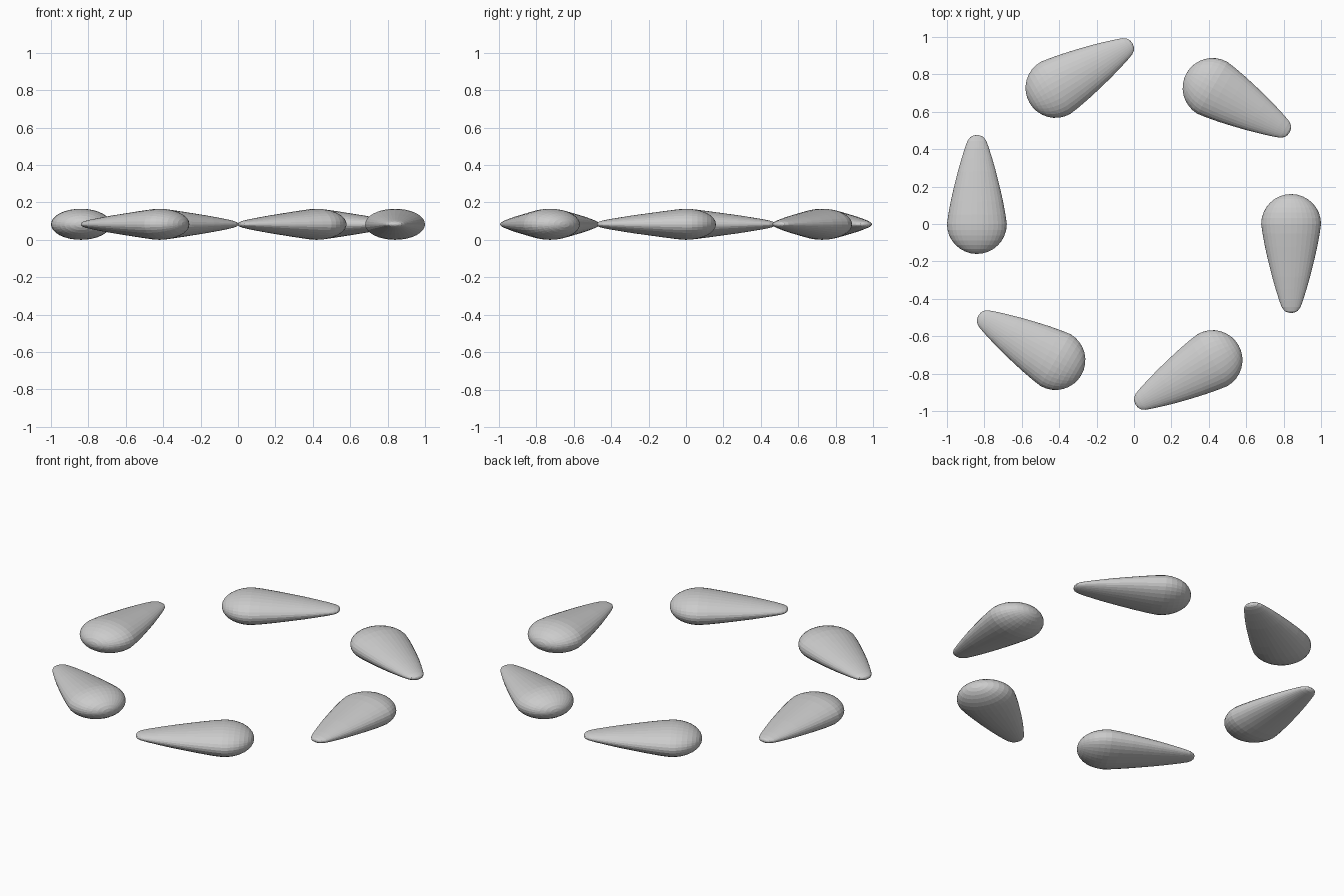
import bpy, bmesh, math
from mathutils import Matrix

if "Cube" in bpy.data.objects:
    bpy.data.objects.remove(bpy.data.objects["Cube"])

COUNT, RING_R, MID_Z = 6, 0.84, 0.083
HEAD_R, HEAD_H = 0.16, 0.083
SEGS = 32

# Stations along the drop: (y, half width, half height); round head first
stations = []
for i in range(1, 9):
    a = math.radians(90 - i * 90 / 8)
    stations.append((HEAD_R * math.sin(a), HEAD_R * math.cos(a), HEAD_H * math.cos(a)))
# Long tapering tail with a blunt, flattened tip
stations += [(-0.05, 0.153, 0.079), (-0.12, 0.140, 0.070), (-0.20, 0.122, 0.059),
             (-0.28, 0.102, 0.048), (-0.35, 0.082, 0.037), (-0.41, 0.063, 0.027),
             (-0.445, 0.050, 0.020), (-0.465, 0.035, 0.014), (-0.473, 0.018, 0.008)]


def drop_mesh():
    bm = bmesh.new()
    rings = []
    for y, w, h in stations:
        rings.append([bm.verts.new((w * math.cos(2 * math.pi * k / SEGS), y,
                                    h * math.sin(2 * math.pi * k / SEGS)))
                      for k in range(SEGS)])
    for r0, r1 in zip(rings, rings[1:]):
        for k in range(SEGS):
            n = (k + 1) % SEGS
            bm.faces.new((r0[k], r0[n], r1[n], r1[k]))
    # Close head and tip with fans
    for ring, y in ((rings[0], HEAD_R), (rings[-1], -0.476)):
        pole = bm.verts.new((0, y, 0))
        for k in range(SEGS):
            bm.faces.new((ring[k], ring[(k + 1) % SEGS], pole))
    bmesh.ops.recalc_face_normals(bm, faces=bm.faces)
    mesh = bpy.data.meshes.new("teardrop")
    bm.to_mesh(mesh)
    bm.free()
    mesh.shade_flat()
    return mesh


# Six drops chasing each other around a circle
mesh = drop_mesh()
for i in range(COUNT):
    drop = bpy.data.objects.new(f"teardrop_{i + 1}", mesh)
    bpy.context.collection.objects.link(drop)
    drop.matrix_world = (Matrix.Rotation(i * 2 * math.pi / COUNT, 4, 'Z')
                         @ Matrix.Translation((RING_R, 0, MID_Z)))
